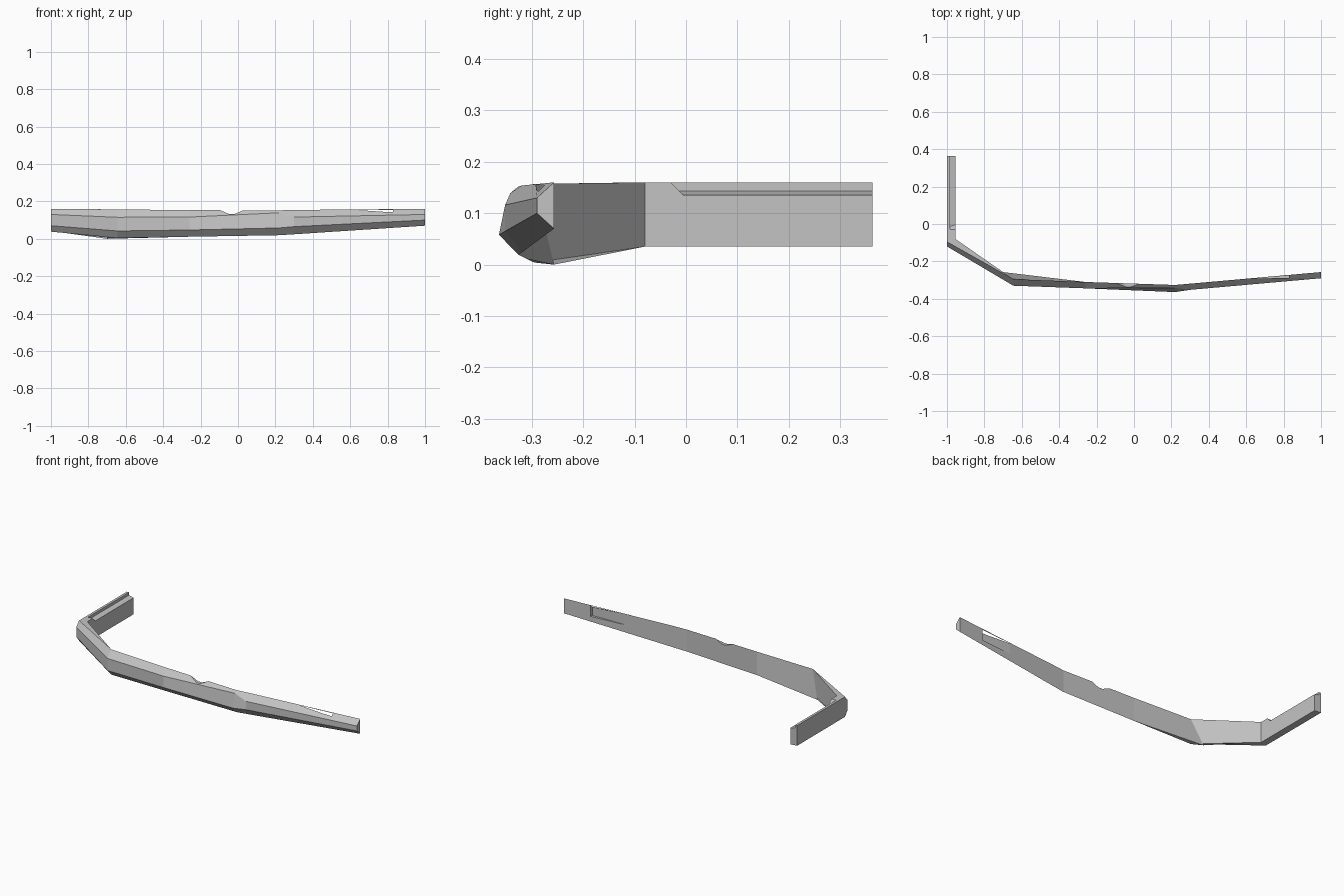
import bpy, bmesh
from mathutils import Vector

cube = bpy.data.objects.get("Cube")
if cube:
    bpy.data.objects.remove(cube, do_unlink=True)

grey = bpy.data.materials.new("light grey")
grey.use_nodes = True
colour = (0.55, 0.55, 0.55, 1)
grey.diffuse_color = colour
grey.node_tree.nodes["Principled BSDF"].inputs["Base Color"].default_value = colour


def loft(name, rings):
    """Skin a closed solid through rings of equal point count."""
    bm = bmesh.new()
    loops = [[bm.verts.new(p) for p in ring] for ring in rings]
    n = len(loops[0])
    for a, b in zip(loops, loops[1:]):
        for i in range(n):
            j = (i + 1) % n
            bm.faces.new((a[i], a[j], b[j], b[i]))
    bm.faces.new(loops[0])
    bm.faces.new(loops[-1])
    bmesh.ops.remove_doubles(bm, verts=bm.verts, dist=0.0001)
    bmesh.ops.recalc_face_normals(bm, faces=bm.faces)
    mesh = bpy.data.meshes.new(name)
    bm.to_mesh(mesh)
    bm.free()
    obj = bpy.data.objects.new(name, mesh)
    bpy.context.collection.objects.link(obj)
    mesh.materials.append(grey)
    return obj


def bar_ring(x, back, front_up, front_low, z_top, z_up, z_low, z_bottom):
    """Section of the long bar: upright back, bevelled front."""
    top, bottom = (x, back, z_top), (x, back, z_bottom)
    return [top, top, (x, front_up, z_up), (x, front_low, z_low), bottom, bottom]


def leg_ring(y):
    """Rectangular section of the short leg, split on its outer side."""
    return [(-0.955, y, 0.16), (-1, y, 0.16), (-1, y, 0.13),
            (-1, y, 0.07), (-1, y, 0.038), (-0.955, y, 0.035)]


# Bar with a tilted flat panel in its middle, bent into the leg
bend = bar_ring(-0.645, -0.295, -0.33, -0.33, 0.157, 0.115, 0.042, 0.004)
bend[5] = (-0.7, -0.257, 0.0)
corner = leg_ring(-0.095)
corner[0], corner[5] = (-0.955, -0.08, 0.16), (-0.955, -0.08, 0.035)
corner[2], corner[3] = (-1, -0.12, 0.13), (-1, -0.12, 0.07)
bar = loft("bent_bar", [
    bar_ring(1, -0.257, -0.29, -0.29, 0.16, 0.13, 0.1, 0.07),
    bar_ring(0.3, -0.319, -0.352, -0.352, 0.154, 0.116, 0.065, 0.024),
    bar_ring(0.22, -0.326, -0.342, -0.364, 0.152, 0.139, 0.058, 0.019),
    bar_ring(-0.26, -0.31, -0.344, -0.344, 0.153, 0.116, 0.047, 0.011),
    bend, corner, leg_ring(0.363)])


def cut(cutter):
    cutter.hide_render = True
    cutter.hide_set(True)
    mod = bar.modifiers.new(cutter.name, 'BOOLEAN')
    mod.operation, mod.solver, mod.object = 'DIFFERENCE', 'EXACT', cutter


# Shallow rounded notch in the top of the bar
notch = [(-0.1, 0.155), (-0.07, 0.142), (-0.045, 0.132), (-0.02, 0.132),
         (0.005, 0.142), (0.03, 0.155), (0.03, 0.2), (-0.1, 0.2)]
cut(loft("notch_cutter", [[(x, y, z) for x, z in notch] for y in (-0.4, -0.2)]))

# Ledge along the inner top edge of the leg, with a slanted start
ledge = [(-0.985, 0.143), (-0.94, 0.131), (-0.94, 0.2), (-0.985, 0.2)]
cut(loft("ledge_cutter", [
    [(x, 0.13 - z, z) for x, z in ledge],
    [(x, 0.4, z) for x, z in ledge]]))

# Tapered recess in the back near the free end
recess = [(0.83, -0.288), (0.62, -0.2925), (0.62, -0.25), (0.83, -0.25)]
cut(loft("recess_cutter", [[(x, y, z) for x, y in recess] for z in (0.09, 0.155)]))

# Bake the cuts and drop the cutters
depsgraph = bpy.context.evaluated_depsgraph_get()
bar.data = bpy.data.meshes.new_from_object(bar.evaluated_get(depsgraph))
cutters = [m.object for m in bar.modifiers]
bar.modifiers.clear()
for c in cutters:
    bpy.data.objects.remove(c, do_unlink=True)
